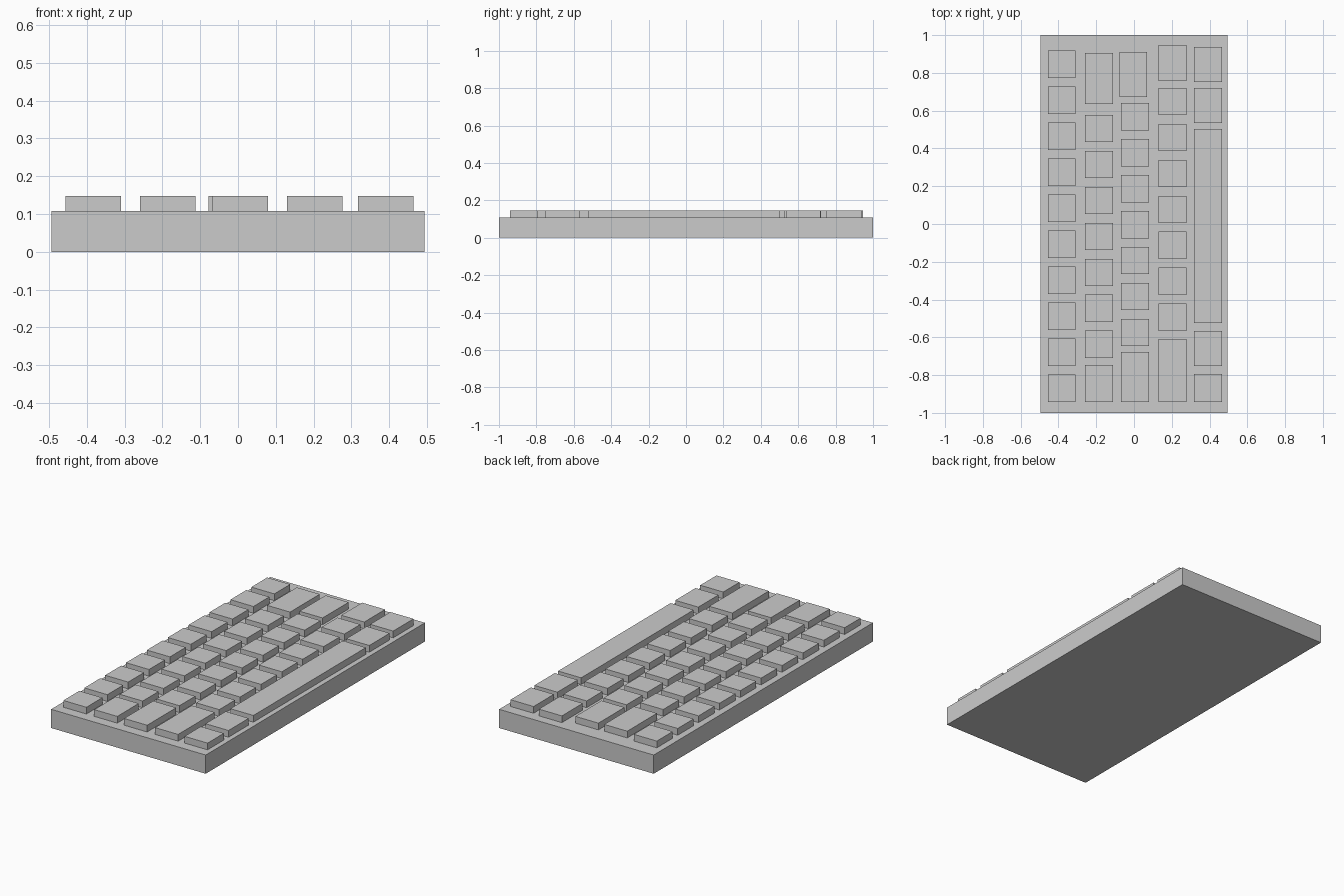
import bpy

if "Cube" in bpy.data.objects:
    bpy.data.objects.remove(bpy.data.objects["Cube"])

BASE_TOP, KEY_TOP = 0.108, 0.147
PITCH = 0.1905      # spacing of the ordinary keys along y
KEY_LEN = 0.145     # length of an ordinary key


def box(name, x0, x1, y0, y1, z0, z1):
    bpy.ops.mesh.primitive_cube_add(
        size=1, location=((x0 + x1) / 2, (y0 + y1) / 2, (z0 + z1) / 2))
    ob = bpy.context.object
    ob.name = name
    ob.scale = (x1 - x0, y1 - y0, z1 - z0)
    bpy.ops.object.transform_apply(location=False, rotation=False, scale=True)
    return ob


def key(name, x, y0, y1):
    return box(name, x, x + 0.147, y0, y1, BASE_TOP - 0.004, KEY_TOP)


# Keyboard body
box("keyboard_base", -0.494, 0.494, -1, 1, 0, BASE_TOP)

# Ordinary keys: row name, x start, y of the first key, number of keys
rows = [
    ("number_key", -0.456, -0.942, 10),
    ("upper_letter_key", -0.259, -0.710, 7),
    ("home_letter_key", -0.068, -0.647, 7),
    ("lower_letter_key", 0.130, -0.567, 7),
]
for name, x, y, count in rows:
    for i in range(count):
        key(f"{name}_{i + 1}", x, y + i * PITCH, y + i * PITCH + KEY_LEN)

# Wide keys at the row ends
key("tab_key", -0.259, -0.942, -0.746)
key("backspace_key", -0.259, 0.635, 0.906)
key("caps_key", -0.068, -0.942, -0.677)
key("enter_key", -0.078, 0.673, 0.911)
key("left_shift_key", 0.130, -0.942, -0.608)
key("right_shift_key", 0.130, 0.757, 0.947)

# Bottom row with the space bar
key("left_control_key", 0.318, -0.942, -0.794)
key("left_alt_key", 0.318, -0.751, -0.566)
key("space_bar", 0.318, -0.524, 0.503)
key("right_alt_key", 0.318, 0.534, 0.720)
key("right_control_key", 0.318, 0.752, 0.937)
